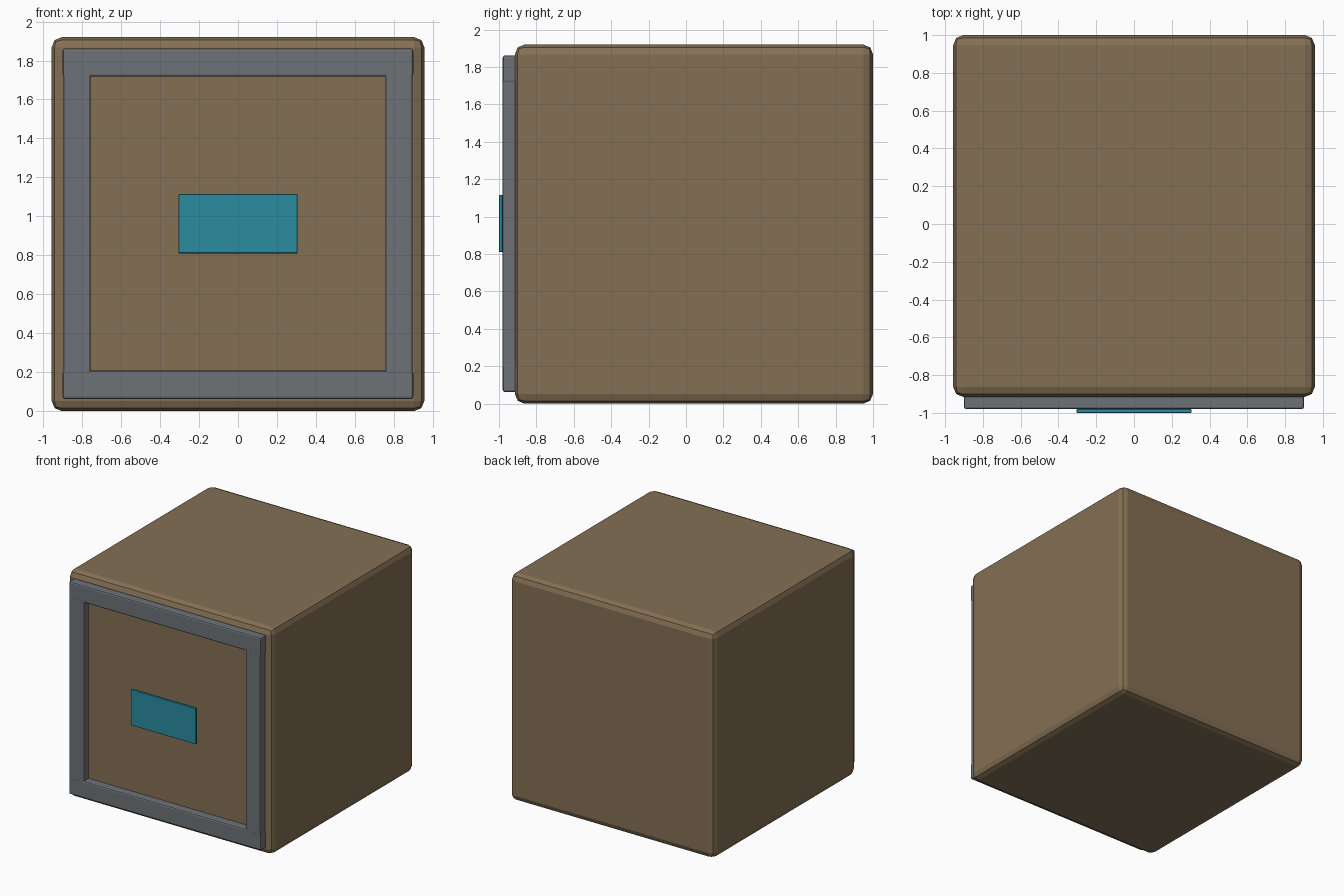
import bpy

if "Cube" in bpy.data.objects:
    bpy.data.objects.remove(bpy.data.objects["Cube"])


def material(name, rgb):
    m = bpy.data.materials.new(name)
    m.diffuse_color = (*rgb, 1)
    m.use_nodes = True
    m.node_tree.nodes["Principled BSDF"].inputs["Base Color"].default_value = m.diffuse_color
    return m


def box(name, lo, hi, mat, bevel=0.0, segments=2):
    """Box between two corners, with optional rounded edges."""
    bpy.ops.mesh.primitive_cube_add(size=1, location=[(a + b) / 2 for a, b in zip(lo, hi)])
    ob = bpy.context.object
    ob.name = name
    ob.scale = [b - a for a, b in zip(lo, hi)]
    bpy.ops.object.transform_apply(location=False, rotation=False, scale=True)
    ob.data.materials.append(mat)
    if bevel:
        mod = ob.modifiers.new("bevel", 'BEVEL')
        mod.width = bevel
        mod.segments = segments
    return ob


brown = material("brown", (0.23, 0.162, 0.089))
steel = material("steel", (0.155, 0.171, 0.188))
teal = material("teal", (0.023, 0.262, 0.352))

# Crate body
box("body", (-0.957, -0.915, 0), (0.957, 1.0, 1.92), brown, 0.052)

# Front frame: horizontal rails sit slightly proud of the side stiles
FRONT, BACK = -0.98, -0.90
for name, z0, z1 in (("bottom_rail", 0.062, 0.207), ("top_rail", 1.717, 1.862)):
    box(name, (-0.9, FRONT, z0), (0.9, BACK, z1), steel, 0.012)
for name, s in (("left_stile", -1), ("right_stile", 1)):
    x0, x1 = sorted((s * 0.758, s * 0.895))
    box(name, (x0, FRONT, 0.19), (x1, BACK, 1.735), steel, 0.008)

# Thin label plate in front of the panel
box("label_plate", (-0.305, -1.0, 0.81), (0.305, -0.98, 1.115), teal, 0.003, 1)
